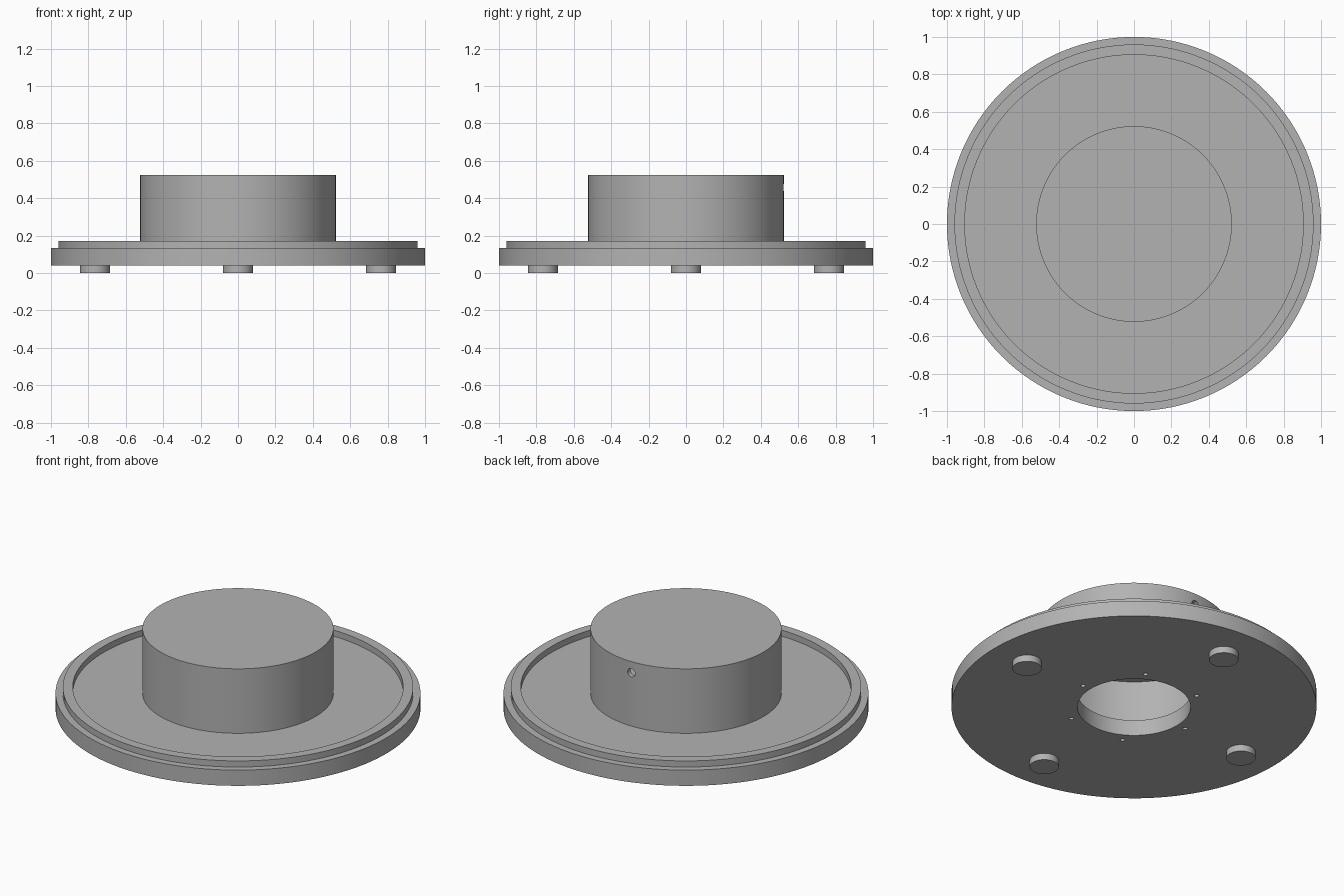
import bpy, bmesh, math
from mathutils import Matrix

if "Cube" in bpy.data.objects:
    bpy.data.objects.remove(bpy.data.objects["Cube"])

SEGMENTS = 128

grey = bpy.data.materials.new("plain grey")
grey.diffuse_color = (0.45, 0.45, 0.45, 1)
grey.use_nodes = True
grey.node_tree.nodes["Principled BSDF"].inputs["Base Color"].default_value = grey.diffuse_color


def finish(name, bm):
    bmesh.ops.recalc_face_normals(bm, faces=bm.faces)
    mesh = bpy.data.meshes.new(name)
    bm.to_mesh(mesh)
    bm.free()
    mesh.materials.append(grey)
    obj = bpy.data.objects.new(name, mesh)
    bpy.context.collection.objects.link(obj)
    return obj


def lathe(name, profile):
    """Spin a closed (radius, height) outline around z; radius 0 is on the axis."""
    bm = bmesh.new()
    rings = []
    for r, z in profile:
        if r == 0:
            rings.append([bm.verts.new((0, 0, z))] * SEGMENTS)
        else:
            rings.append([bm.verts.new((r * math.cos(a), r * math.sin(a), z))
                          for a in (2 * math.pi * i / SEGMENTS for i in range(SEGMENTS))])
    for k, low in enumerate(rings):
        high = rings[(k + 1) % len(rings)]
        if low[0] is low[1] and high[0] is high[1]:
            continue
        for i in range(SEGMENTS):
            j = (i + 1) % SEGMENTS
            bm.faces.new(dict.fromkeys((low[i], low[j], high[j], high[i])))
    return finish(name, bm)


def cylinders(name, radius, depth, matrices, sides):
    """Several equal cylinders in one object."""
    bm = bmesh.new()
    for m in matrices:
        bmesh.ops.create_cone(bm, cap_ends=True, segments=sides, radius1=radius,
                              radius2=radius, depth=depth, matrix=m)
    return finish(name, bm)


def around(count, radius, z):
    return [Matrix.Translation((radius * math.cos(a), radius * math.sin(a), z))
            for a in (2 * math.pi * i / count for i in range(count))]


def cut(obj, cutter):
    mod = obj.modifiers.new("holes", 'BOOLEAN')
    mod.operation = 'DIFFERENCE'
    mod.solver = 'EXACT'
    mod.object = cutter
    bpy.context.view_layer.objects.active = obj
    bpy.ops.object.modifier_apply(modifier=mod.name)
    bpy.data.objects.remove(cutter)


# Round base plate with a stepped raised rim and a central opening
base = lathe("base_plate", [(0.31, 0.04), (1.0, 0.04), (1.0, 0.135), (0.96, 0.135),
                            (0.96, 0.172), (0.905, 0.172), (0.905, 0.135), (0.31, 0.135)])
cut(base, cylinders("screw_hole_cutter", 0.013, 0.3, around(6, 0.365, 0.09), 16))

# Hollow drum, open below, with a small cable hole at the back
hub = lathe("hub_drum", [(0.495, 0.135), (0.523, 0.135), (0.523, 0.525), (0, 0.525),
                         (0, 0.485), (0.495, 0.485)])
cut(hub, cylinders("cable_hole_cutter", 0.025, 0.2,
                   [Matrix.Translation((0, 0.52, 0.457)) @ Matrix.Rotation(math.pi / 2, 4, 'X')], 24))

# Four feet
feet = cylinders("feet", 0.08, 0.04, around(4, 0.765, 0.02), 48)

# Smooth curved walls, sharp edges
for obj in (base, hub, feet):
    bpy.ops.object.select_all(action='DESELECT')
    obj.select_set(True)
    bpy.context.view_layer.objects.active = obj
    bpy.ops.object.shade_smooth_by_angle(angle=math.radians(30))
